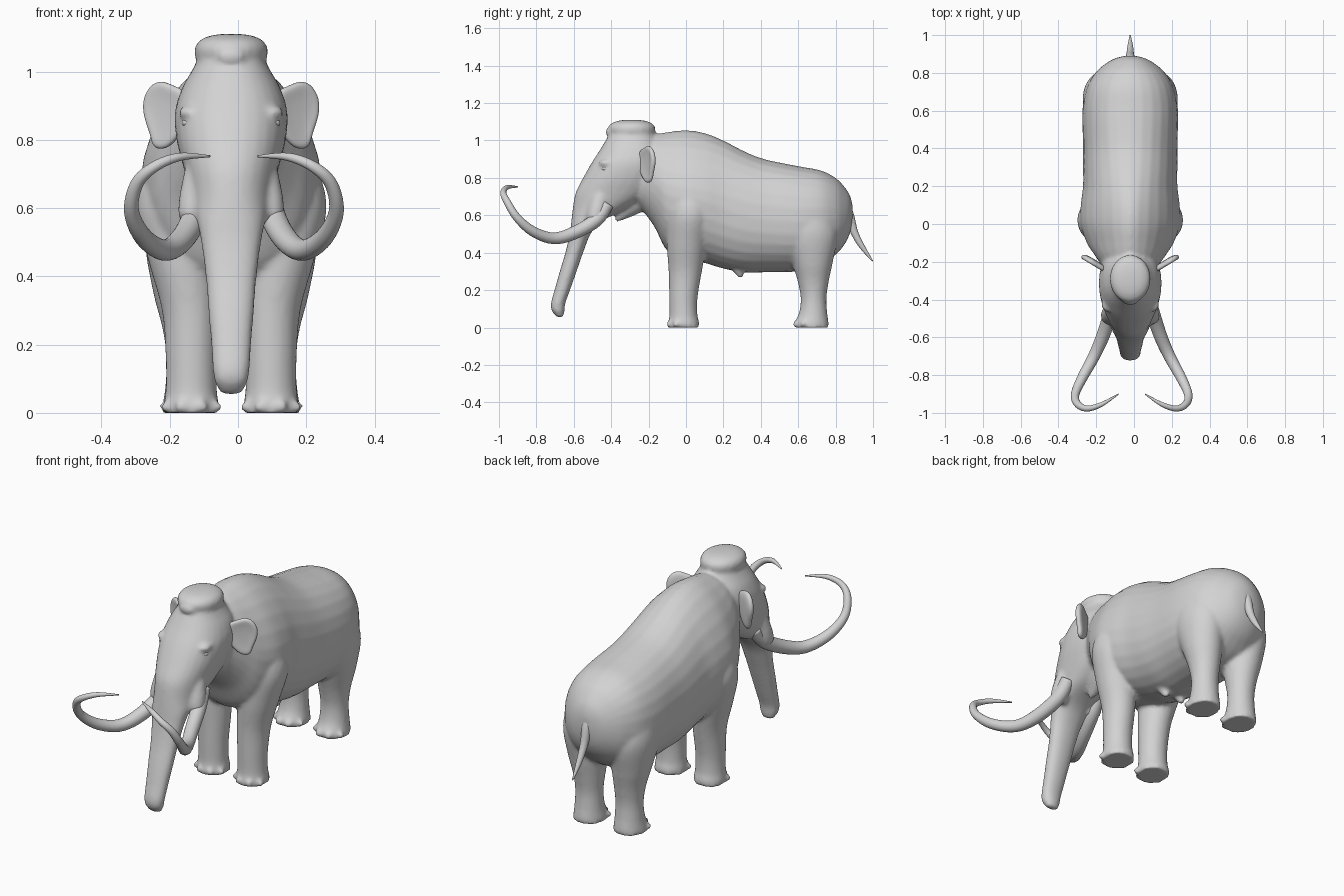
import bpy, bmesh, math
from mathutils import Vector

cube = bpy.data.objects.get("Cube")
if cube:
    bpy.data.objects.remove(cube)

hide = bpy.data.materials.new("warm_grey")
hide.use_nodes = True
GREY = (0.65, 0.65, 0.65, 1)
hide.diffuse_color = GREY
hide.node_tree.nodes["Principled BSDF"].inputs["Base Color"].default_value = GREY

SIDES = (-1, 1)
CENTRE = -0.02
SEG = 28
ANGLES = [math.tau * i / SEG for i in range(SEG)]


def resample(rows, steps=5):
    """Smooth a list of number rows with a Catmull-Rom spline."""
    out = []
    for i in range(len(rows) - 1):
        quad = [rows[max(i - 1, 0)], rows[i], rows[i + 1], rows[min(i + 2, len(rows) - 1)]]
        for s in range(steps):
            t = s / steps
            out.append([b + 0.5 * t * (c - a + t * (2 * a - 5 * b + 4 * c - d + t * (3 * (b - c) + d - a)))
                        for a, b, c, d in zip(*quad)])
    return out + [list(rows[-1])]


def power(v, n):
    return math.copysign(abs(v) ** (2 / n), v)


def loft(bm, rings):
    """Skin closed rings of points and cap both ends."""
    loops = [[bm.verts.new(p) for p in ring] for ring in rings]
    for a, b in zip(loops, loops[1:]):
        for i in range(len(a)):
            j = (i + 1) % len(a)
            bm.faces.new((a[i], a[j], b[j], b[i]))
    bm.faces.new(loops[0][::-1])
    bm.faces.new(loops[-1])


def torso_ring(y, top, bottom, half, n):
    mid = bottom + 0.47 * (top - bottom)
    ring = []
    for a in ANGLES:
        s, c = math.sin(a), math.cos(a)
        e = n if s > 0 else 2.2
        height = top - mid if s > 0 else mid - bottom
        ring.append((half * power(c, e), y, mid + height * power(s, e)))
    return ring


def flat_ring(z, x, y, rx, ry, n=2):
    return [(x + rx * power(math.cos(a), n), y + ry * power(math.sin(a), n), z) for a in ANGLES]


def tube(bm, path):
    """Tapered round tube through rows of x, y, z, radius."""
    rows = resample(path)
    pts = [Vector(r[:3]) for r in rows]
    rings, side = [], Vector((1, 0, 0))
    for i, p in enumerate(pts):
        along = (pts[min(i + 1, len(pts) - 1)] - pts[max(i - 1, 0)]).normalized()
        side = (side - along * side.dot(along)).normalized()
        up = along.cross(side)
        r = max(rows[i][3], 0.002)
        rings.append([p + r * (side * math.cos(a) + up * math.sin(a)) for a in ANGLES])
    loft(bm, rings)


def ball(bm, centre, radii, n=2):
    """Ellipsoid, boxier as n grows."""
    made = bmesh.ops.create_uvsphere(bm, u_segments=24, v_segments=16, radius=1)
    for v in made["verts"]:
        flat = math.hypot(v.co.x, v.co.y)
        grow = power(flat, n) / flat if flat > 1e-4 else 1
        unit = (v.co.x * grow, v.co.y * grow, power(v.co.z, n))
        v.co = Vector(centre) + Vector([u * r for u, r in zip(unit, radii)])


def finish(bm, name, x=CENTRE):
    bmesh.ops.recalc_face_normals(bm, faces=bm.faces)
    for f in bm.faces:
        f.smooth = True
    mesh = bpy.data.meshes.new(name)
    bm.to_mesh(mesh)
    bm.free()
    mesh.materials.append(hide)
    obj = bpy.data.objects.new(name, mesh)
    obj.location.x = x
    bpy.context.collection.objects.link(obj)
    return obj


body = bmesh.new()

# Torso: y, top, bottom, half width, roundness of the back
torso = [(-.36, .92, .70, .10, 2), (-.25, 1.0, .64, .135, 1.9), (-.17, 1.03, .54, .185, 1.8),
         (-.10, 1.045, .41, .23, 1.7), (0, 1.055, .37, .262, 1.65), (.10, 1.04, .345, .262, 1.7),
         (.20, 1.0, .315, .25, 1.85), (.31, .943, .295, .25, 2), (.42, .90, .295, .25, 2.1),
         (.60, .863, .30, .253, 2.2), (.72, .84, .33, .232, 2.2), (.80, .80, .39, .185, 2.1),
         (.845, .755, .44, .135, 2), (.875, .71, .50, .085, 2), (.89, .66, .57, .03, 2)]
loft(body, [torso_ring(*r) for r in resample(torso)])

# Head and trunk: z, front, back, half width
head = [(1.05, -.40, -.18, .09), (1.0, -.43, -.15, .117), (.95, -.46, -.12, .145),
        (.88, -.505, -.11, .165), (.80, -.55, -.12, .16), (.72, -.59, -.17, .14),
        (.64, -.605, -.30, .118), (.57, -.613, -.45, .102), (.50, -.622, -.51, .088),
        (.40, -.645, -.55, .075), (.30, -.675, -.585, .067), (.20, -.703, -.62, .059),
        (.13, -.722, -.645, .054), (.09, -.718, -.65, .048), (.055, -.69, -.655, .028)]
loft(body, [flat_ring(z, 0, (f + b) / 2, w, (b - f) / 2, 2.2) for z, f, b, w in resample(head)])

# Topknot, forehead tuft, lower jaw
ball(body, (0, -.29, 1.058), (.108, .127, .053), 2.5)
ball(body, (0, -.40, 1.045), (.045, .03, .028))
tube(body, [(0, -.22, .72, .08), (0, -.29, .655, .06), (0, -.34, .605, .032), (0, -.375, .57, .01)])

# Legs: z, x, y, half width, half depth
fore = [(0, .117, -.012, .082, .084), (.03, .117, -.012, .08, .082), (.07, .117, -.014, .075, .075),
        (.16, .117, -.014, .075, .076), (.30, .12, -.004, .083, .089), (.45, .142, .005, .102, .108),
        (.60, .165, .02, .115, .12), (.72, .15, .02, .10, .10), (.80, .13, .02, .06, .06)]
hind = [(0, .12, .672, .083, .092), (.03, .12, .672, .08, .09), (.08, .12, .68, .073, .075),
        (.16, .12, .682, .07, .069), (.25, .122, .68, .08, .084), (.35, .13, .675, .098, .11),
        (.50, .14, .66, .112, .15), (.62, .14, .66, .09, .11), (.70, .13, .66, .05, .06)]
for side in SIDES:
    for leg in (fore, hind):
        loft(body, [flat_ring(z, side * x, y, rx, ry) for z, x, y, rx, ry in resample(leg)])
        # Toenails fanned round the front of the foot
        _, foot_x, foot_y, rx, ry = leg[0]
        for turn in (-60, -20, 20, 60):
            a = math.radians(turn)
            ball(body, (side * foot_x + rx * math.sin(a), foot_y - ry * math.cos(a), .018),
                 (.02, .014, .018))
    # Tusk sockets, brows and belly tufts
    tube(body, [(side * .07, -.42, .80, .04), (side * .088, -.455, .70, .05),
                (side * .105, -.48, .61, .05), (side * .115, -.495, .56, .04)])
    ball(body, (side * .122, -.425, .88), (.032, .04, .02))
    tube(body, [(side * .05, .27, .34, .04), (side * .05, .285, .295, .025), (side * .05, .295, .265, .01)])

skin = finish(body, "body")
remesh = skin.modifiers.new("blend", "REMESH")
remesh.mode = "VOXEL"
remesh.voxel_size = 0.0105
remesh.use_smooth_shade = True
relax = skin.modifiers.new("relax", "SMOOTH")
relax.factor = 0.5
relax.iterations = 5

# Tail
tail = bmesh.new()
tube(tail, [(0, .84, .66, .03), (0, .872, .60, .026), (0, .90, .51, .02),
            (0, .94, .435, .015), (0, .998, .355, .003)])
finish(tail, "tail")

tusk_path = [(.10, -.42, .66, .035), (.115, -.48, .575, .037), (.155, -.60, .505, .035),
             (.205, -.71, .477, .031), (.265, -.82, .515, .027), (.30, -.905, .59, .022),
             (.285, -.955, .67, .019), (.235, -.977, .72, .016), (.16, -.955, .75, .012),
             (.07, -.90, .752, .003)]
ear_outline = [(.125, .94), (.17, .955), (.205, .974), (.24, .957), (.26, .91), (.253, .86),
               (.235, .815), (.228, .775), (.19, .775), (.165, .80), (.125, .85)]

for side, word in zip(SIDES, ("right", "left")):
    # Tusk
    tusk = bmesh.new()
    tube(tusk, [(side * x, y, z, r) for x, y, z, r in tusk_path])
    finish(tusk, word + "_tusk", -0.012)

    # Ear: cupped leaf swept outward and back
    ear = bmesh.new()
    mid = Vector((.192, .875))
    rings = []
    for scale, cup in ((1.04, 0), (.6, .012)):
        ring = []
        for p in ear_outline:
            x, z = mid + (Vector(p) - mid) * scale
            ring.append(ear.verts.new((side * x, -.25 + (x - .13) * .6 + cup, z)))
        rings.append(ring)
    for i in range(len(ear_outline)):
        j = (i + 1) % len(ear_outline)
        ear.faces.new((rings[0][i], rings[0][j], rings[1][j], rings[1][i]))
    ear.faces.new(rings[1])
    leaf = finish(ear, word + "_ear")
    thick = leaf.modifiers.new("thickness", "SOLIDIFY")
    thick.thickness = 0.028
    thick.offset = 0
    leaf.modifiers.new("rounding", "SUBSURF").levels = 2
    leaf.modifiers["rounding"].render_levels = 2

    # Eye
    eye = bmesh.new()
    ball(eye, (side * .128, -.432, .85), (.016, .02, .013))
    finish(eye, word + "_eye")
